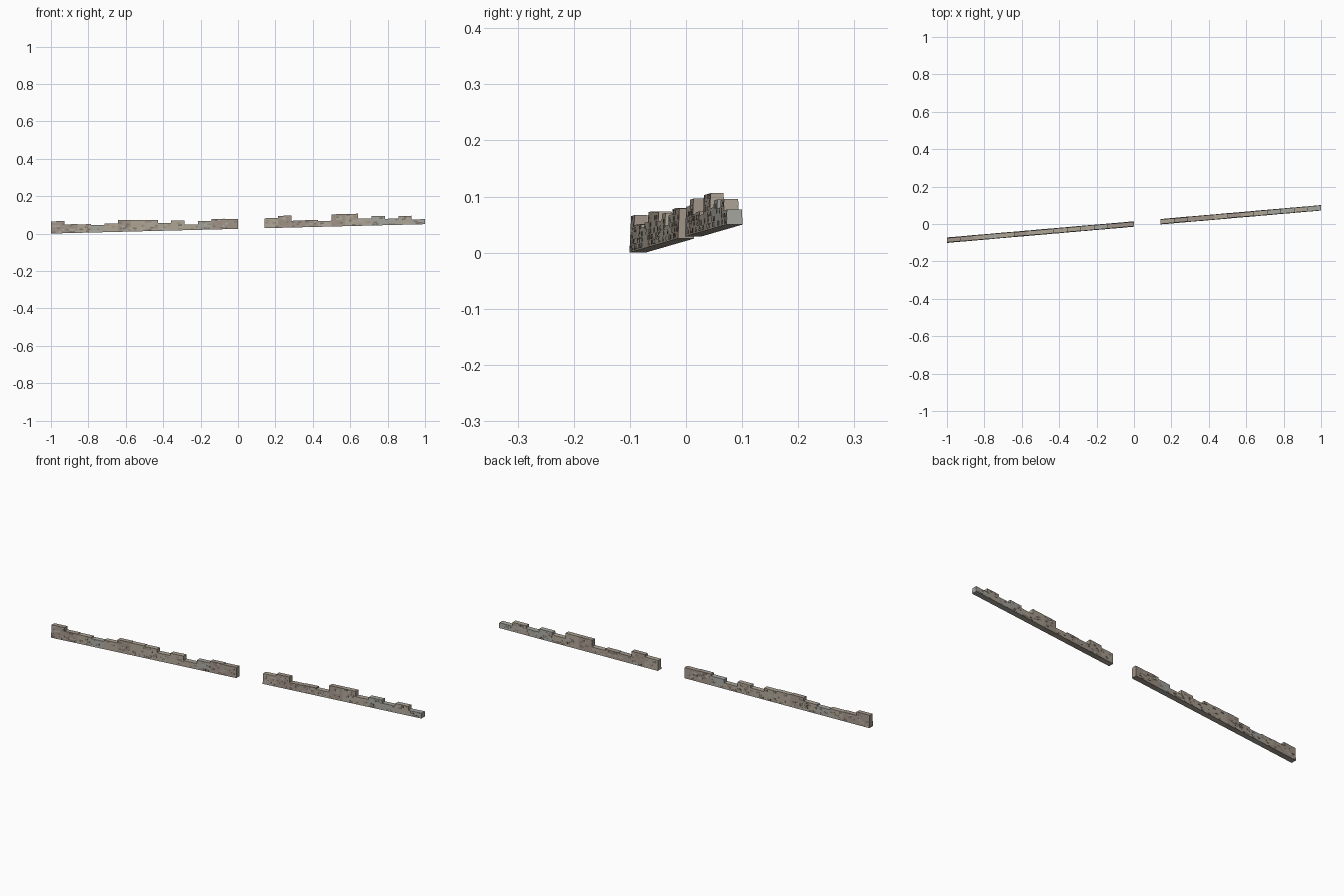
import bpy, bmesh, random

if "Cube" in bpy.data.objects:
    bpy.data.objects.remove(bpy.data.objects["Cube"])

random.seed(7)
STEP = 2 / 28            # module length along x
HALF, BATTER = 0.0143, 0.045

# module heights above the sloping footing (0 = collapsed gap)
HEIGHTS = [.065, .047, .045, .039, .046, .063, .061, .059, .041, .053, .030, .047, .056, .054,
           0, 0, .053, .064, .036, .038, .031, .065, .065, .038, .050, .034, .047, .027]


def material(name, rgb):
    m = bpy.data.materials.new(name)
    m.diffuse_color = (*rgb, 1)
    m.use_nodes = True
    m.node_tree.nodes["Principled BSDF"].inputs["Base Color"].default_value = m.diffuse_color
    return m


WALL = [material("stone_tan", (.42, .37, .30)), material("stone_brown", (.36, .30, .25)),
        material("stone_grey", (.38, .38, .35))]
BLOCKS = [material("block_dark", (.22, .19, .16)), material("block_warm", (.34, .27, .22)),
          material("block_pale", (.43, .41, .36))]


def place(x, v, h):
    """Wall coordinates (x, across, height above footing) to model space."""
    return (x, 0.0865 * x + v, 0.025 * (x + 1) + h)


def half_width(h):
    return HALF - BATTER * h


def hexa(bm, x0, x1, h0, h1, section, mat=0):
    """Box between x0 and x1; section(h) gives the two across limits."""
    vs = []
    for x in (x0, x1):
        (a0, b0), (a1, b1) = section(h0), section(h1)
        vs += [bm.verts.new(place(x, v, h)) for v, h in ((a0, h0), (b0, h0), (b1, h1), (a1, h1))]
    faces = [(0, 1, 2, 3), (7, 6, 5, 4), (0, 4, 5, 1), (1, 5, 6, 2), (2, 6, 7, 3), (3, 7, 4, 0)]
    for f in faces:
        bm.faces.new([vs[i] for i in f]).material_index = mat


def finish(bm, name, mats):
    bmesh.ops.recalc_face_normals(bm, faces=bm.faces[:])
    me = bpy.data.meshes.new(name)
    bm.to_mesh(me)
    bm.free()
    for m in mats:
        me.materials.append(m)
    ob = bpy.data.objects.new(name, me)
    bpy.context.collection.objects.link(ob)


def build(name, first, last):
    core, facing = bmesh.new(), bmesh.new()
    for i in range(first, last):
        x0, H = -1 + i * STEP, HEIGHTS[i]
        # battered wall module
        hexa(core, x0, x0 + STEP, 0, H, lambda h: (-half_width(h), half_width(h)),
             random.choice((0, 0, 1, 2)))
        # slightly proud facing stones on both sides, in courses
        for side in (-1, 1):
            h, course = 0.003, 0
            while h + 0.009 < H:
                x = x0 + 0.002 + (course % 2) * 0.007
                while x < x0 + STEP - 0.010:
                    w = min(random.uniform(.012, .022), x0 + STEP - 0.001 - x)
                    if random.random() < 0.4:
                        hexa(facing, x, x + w, h, h + 0.0085,
                             lambda t: (side * (half_width(t) - .002),
                                        side * (half_width(t) + .0005)),
                             random.randrange(3))
                    x += w + 0.0015
                h += 0.0105
                course += 1
    finish(core, name, WALL)
    finish(facing, name + "_facing_stones", BLOCKS)


# two runs of ruined wall either side of the gap
build("left_wall", 0, 14)
build("right_wall", 16, 28)
